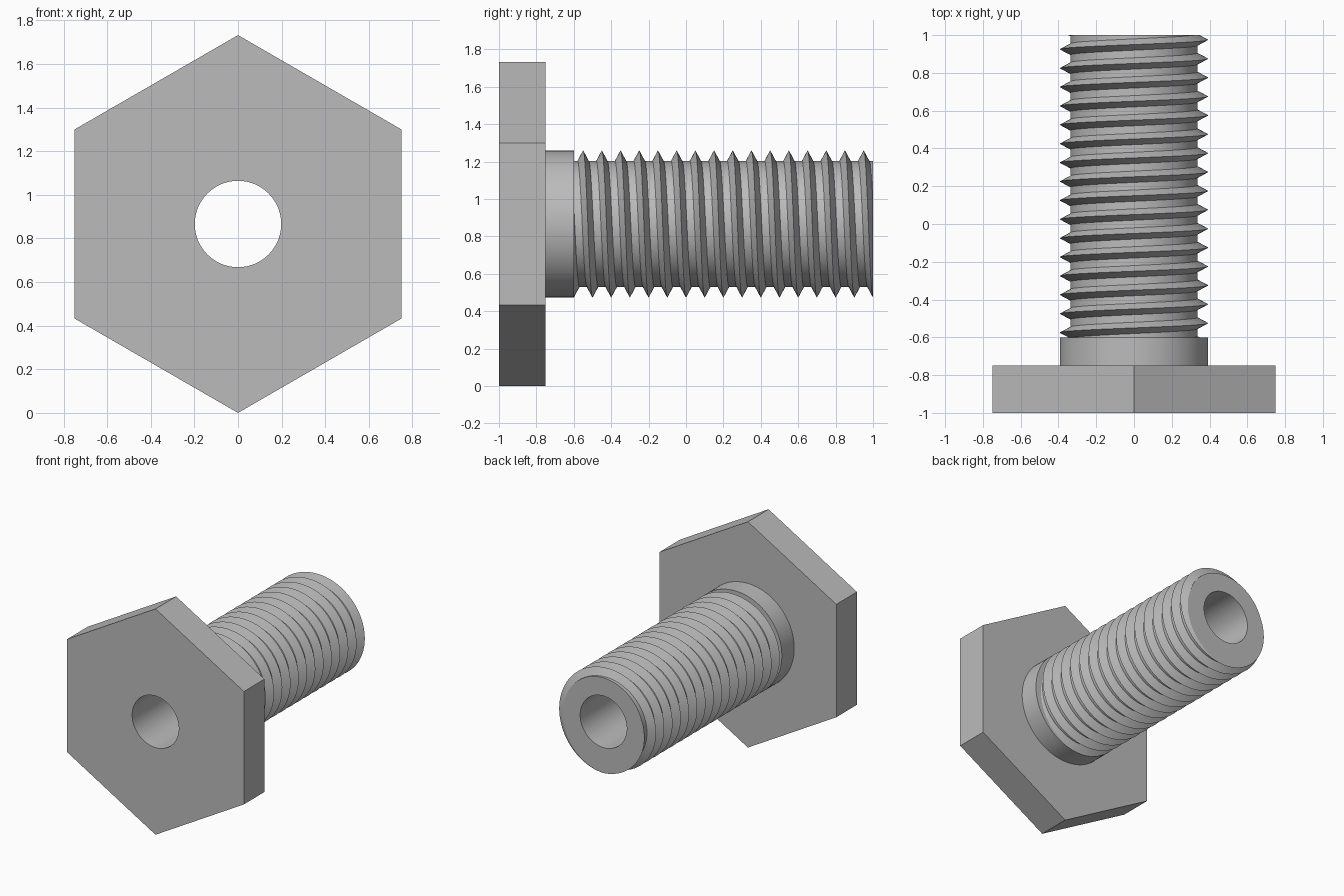
import bpy, bmesh
from math import sin, cos, pi, radians
from mathutils import Vector

cube = bpy.data.objects.get("Cube")
if cube:
    bpy.data.objects.remove(cube, do_unlink=True)

HEX_R, SHANK_R, ROOT_R, BORE_R = 0.866, 0.393, 0.337, 0.198
FRONT, HEAD_END, THREAD_START, TIP = -1.0, -0.75, -0.6, 1.0
PITCH, HALF_TOOTH = 0.1, 0.03
SEG = 96

steel = bpy.data.materials.new("grey_steel")
steel.use_nodes = True
colour = (0.5, 0.5, 0.5, 1)
steel.diffuse_color = colour
steel.node_tree.nodes["Principled BSDF"].inputs["Base Color"].default_value = colour


def point(angle, radius, y):
    """Point around the bolt axis; angle zero is straight down."""
    return Vector((-radius * sin(angle), y, HEX_R - radius * cos(angle)))


def hexagon(angle):
    """Distance from the axis to a hexagon that stands on a corner."""
    return HEX_R * cos(pi / 6) / cos(angle % (pi / 3) - pi / 6)


def finish(bm, name):
    bmesh.ops.recalc_face_normals(bm, faces=bm.faces)
    mesh = bpy.data.meshes.new(name)
    bm.to_mesh(mesh)
    bm.free()
    obj = bpy.data.objects.new(name, mesh)
    bpy.context.collection.objects.link(obj)
    mesh.materials.append(steel)
    bpy.ops.object.select_all(action='DESELECT')
    obj.select_set(True)
    bpy.context.view_layer.objects.active = obj
    bpy.ops.object.shade_smooth_by_angle(angle=radians(25))


# Bore, hexagonal head and plain collar, as one run of rings
bm = bmesh.new()
sections = [(BORE_R, TIP), (BORE_R, FRONT), (hexagon, FRONT), (hexagon, HEAD_END),
            (SHANK_R, HEAD_END), (SHANK_R, THREAD_START), (ROOT_R - 0.01, THREAD_START)]
rings = []
for radius, y in sections:
    angles = [2 * pi * i / SEG for i in range(SEG)]
    rings.append([bm.verts.new(point(a, radius(a) if callable(radius) else radius, y))
                  for a in angles])
for r0, r1 in zip(rings, rings[1:]):
    for i in range(SEG):
        j = (i + 1) % SEG
        bm.faces.new((r0[i], r0[j], r1[j], r1[i]))
finish(bm, "head_and_collar")

# Helical thread: a sharp tooth swept around the axis, one pitch per turn
bm = bmesh.new()
tooth = [(-HALF_TOOTH, ROOT_R), (0, SHANK_R), (HALF_TOOTH, ROOT_R)]
turns = round((TIP - THREAD_START) / PITCH) + 3
columns = []
for i in range(SEG + 1):
    a = 2 * pi * i / SEG
    start = THREAD_START + PITCH * (i / SEG - 2)
    columns.append([bm.verts.new(point(a, r, start + PITCH * t + dy))
                    for t in range(turns) for dy, r in tooth])
for c0, c1 in zip(columns, columns[1:]):
    for k in range(len(c0) - 1):
        bm.faces.new((c0[k], c1[k], c1[k + 1], c0[k + 1]))
bmesh.ops.remove_doubles(bm, verts=bm.verts, dist=0.0001)

# Trim the thread square at both ends
for y, side in ((THREAD_START, -1), (TIP, 1)):
    bmesh.ops.bisect_plane(bm, geom=bm.verts[:] + bm.edges[:] + bm.faces[:], dist=0.00001,
                           plane_co=(0, y, 0), plane_no=(0, side, 0), clear_outer=True)

# Flat end face, drawn in from the trimmed edge to the bore
rim = [e for e in bm.edges if e.is_boundary
       and all(abs(v.co.y - TIP) < 0.0001 for v in e.verts)]
new = bmesh.ops.extrude_edge_only(bm, edges=rim)["geom"]
axis = Vector((0, TIP, HEX_R))
for v in new:
    if isinstance(v, bmesh.types.BMVert):
        v.co = axis + (v.co - axis).normalized() * BORE_R
finish(bm, "threaded_shaft")
